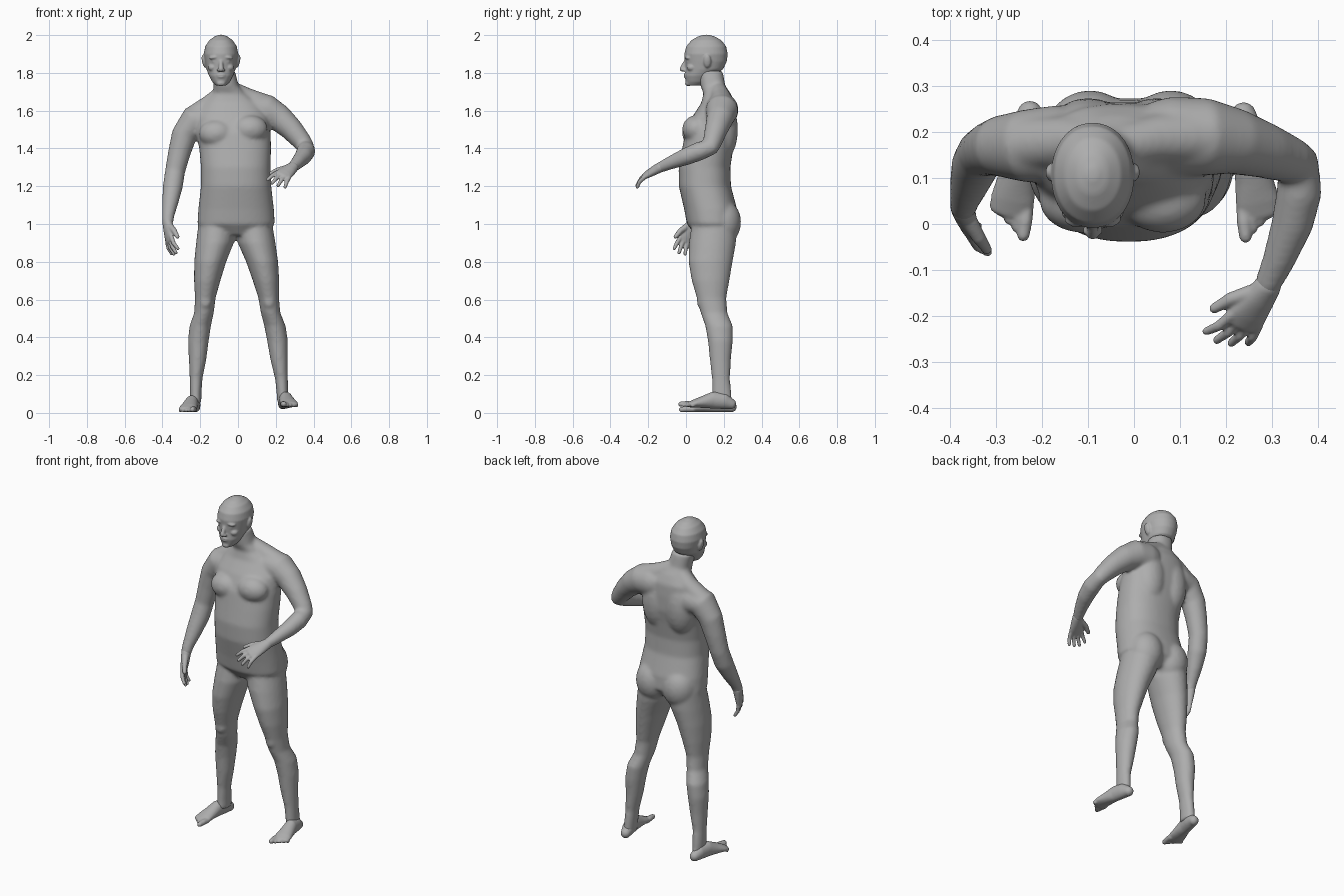
import bpy
import bmesh
import math
from mathutils import Vector, Matrix

old = bpy.data.objects.get("Cube")
if old:
    bpy.data.objects.remove(old, do_unlink=True)

X, Y, Z = Vector((1, 0, 0)), Vector((0, 1, 0)), Vector((0, 0, 1))

skin = bpy.data.materials.new("plain_grey")
skin.use_nodes = True
grey = (0.42, 0.42, 0.42, 1)
skin.diffuse_color = grey
skin.node_tree.nodes["Principled BSDF"].inputs["Base Color"].default_value = grey


def loft(bm, rows, side=X, axis=None, power=2.0, sides=24):
    """Tube through rows of (x, y, z, radius across, radius deep).
    Without a fixed axis the rings follow the path and the ends are domed."""
    pts = [Vector(r[:3]) for r in rows]
    rad = [(r[3], r[-1]) for r in rows]
    tangents = []
    for i in range(len(pts)):
        t = axis or pts[min(i + 1, len(pts) - 1)] - pts[max(i - 1, 0)]
        tangents.append(t.normalized())
    stations = list(zip(pts, rad, tangents))
    if axis is None:
        def dome(station, sign):
            p, (a, b), t = station
            reach = min(a, b) * sign
            return [(p + t * reach * math.sin(q), (a * math.cos(q), b * math.cos(q)), t)
                    for q in (0.5, 1.0, 1.4)]
        stations = dome(stations[0], -1)[::-1] + stations + dome(stations[-1], 1)
    rings = []
    for p, (a, b), t in stations:
        u = (side - t * side.dot(t)).normalized()
        v = t.cross(u)
        ring = []
        for k in range(sides):
            q = math.tau * k / sides
            c, s = math.cos(q), math.sin(q)
            c = math.copysign(abs(c) ** (2 / power), c)
            s = math.copysign(abs(s) ** (2 / power), s)
            ring.append(bm.verts.new(p + u * a * c + v * b * s))
        rings.append(ring)
    for low, high in zip(rings, rings[1:]):
        for k in range(sides):
            n = (k + 1) % sides
            bm.faces.new((low[k], low[n], high[n], high[k]))
    bm.faces.new(rings[0][::-1])
    bm.faces.new(rings[-1])


def blob(bm, centre, size, turn=0.0):
    """Ellipsoid, optionally turned about y."""
    m = (Matrix.Translation(centre) @ Matrix.Rotation(turn, 4, "Y")
         @ Matrix.Diagonal((*size, 1)))
    bmesh.ops.create_icosphere(bm, subdivisions=3, radius=1, matrix=m)


def fuse(name, bm, voxel, rounds):
    """Blend all overlapping forms of a part into one smooth skin."""
    mesh = bpy.data.meshes.new(name)
    bmesh.ops.recalc_face_normals(bm, faces=bm.faces)
    bm.to_mesh(mesh)
    bm.free()
    mesh.materials.append(skin)
    obj = bpy.data.objects.new(name, mesh)
    bpy.context.collection.objects.link(obj)
    remesh = obj.modifiers.new("blend", "REMESH")
    remesh.mode = "VOXEL"
    remesh.voxel_size = voxel
    remesh.use_smooth_shade = True
    soften = obj.modifiers.new("soften", "SMOOTH")
    soften.factor = 0.5
    soften.iterations = rounds
    return obj


# Torso and neck
body = bmesh.new()
loft(body, [
    (0, .14, .94, .10, .09), (-.01, .14, 1.0, .205, .135), (-.01, .13, 1.08, .2, .14),
    (-.01, .1, 1.2, .186, .138), (-.012, .098, 1.3, .184, .137),
    (-.015, .115, 1.4, .19, .135), (-.025, .13, 1.48, .198, .135),
    (-.03, .15, 1.57, .19, .115), (-.035, .17, 1.64, .15, .09),
    (-.045, .165, 1.69, .09, .072), (-.062, .143, 1.73, .066, .066),
    (-.08, .128, 1.81, .064, .066)], axis=Z, power=2.3, sides=40)
for s in (-1, 1):
    blob(body, (-.025 + s * .088, .055, 1.49 + s * .012), (.095, .075, .075))  # chest
    blob(body, (-.025 + s * .075, .19, 1.5), (.095, .085, .17))                # back
    blob(body, (-.008 + s * .088, .195, 1.01), (.1, .097, .12))                # seat

# Shoulder slopes
loft(body, [(-.06, .17, 1.71, .045), (-.14, .18, 1.635, .055), (-.23, .175, 1.57, .06)])
loft(body, [(-.03, .17, 1.71, .045), (.05, .185, 1.665, .055), (.15, .19, 1.625, .06)])

# Right arm hangs down, left arm is bent forward
loft(body, [
    (-.16, .175, 1.555, .085), (-.235, .17, 1.545, .08), (-.285, .17, 1.47, .068),
    (-.31, .165, 1.38, .06), (-.333, .155, 1.28, .053), (-.345, .13, 1.2, .053),
    (-.358, .09, 1.12, .044), (-.37, .047, 1.04, .032), (-.372, .035, 1.01, .03)], side=Y)
loft(body, [
    (.08, .19, 1.605, .088), (.155, .19, 1.6, .085), (.22, .18, 1.56, .072),
    (.285, .16, 1.5, .061), (.34, .14, 1.435, .051), (.358, .132, 1.41, .046)], side=Y)
loft(body, [
    (.36, .125, 1.405, .044), (.36, .07, 1.385, .05), (.345, 0, 1.357, .046),
    (.315, -.08, 1.325, .036), (.29, -.135, 1.3, .029)], side=Z)

# Legs, the left one set slightly wider at the foot
leg = [(.11, .15, 1.0, .1, .12), (.122, .14, .9, .1, .125), (.147, .13, .8, .085, .117),
       (.163, .13, .7, .07, .1), (.173, .135, .61, .055, .079), (.18, .148, .53, .052, .071),
       (.2, .175, .46, .057, .073), (.21, .182, .38, .055, .066), (.214, .182, .28, .046, .056),
       (.222, .185, .18, .034, .048), (.224, .19, .1, .031, .052), (.224, .19, .05, .03, .055)]
loft(body, [(-x, y, z, a, b) for x, y, z, a, b in leg], axis=Z)
loft(body, [(x + .016 - .044 * z, y, z, a, b) for x, y, z, a, b in leg], axis=Z)
for x in (-.172, .165):
    blob(body, (x, .085, .59), (.033, .028, .042))  # kneecap
fuse("body", body, .009, 10)


# Head with face and ears
head = bmesh.new()
mid = -.09
skull = [(.045, 1.733, .028, .038), (.058, 1.752, .046, .058), (.07, 1.785, .064, .077),
         (.097, 1.82, .077, .1), (.105, 1.86, .085, .111), (.106, 1.9, .091, .115),
         (.107, 1.94, .084, .106), (.108, 1.973, .062, .079), (.108, 1.993, .034, .044),
         (.108, 2.002, .01, .012)]
loft(head, [(mid, *row) for row in skull], axis=Z, power=2.1, sides=36)
loft(head, [(mid, .004, 1.872, .009), (mid, -.012, 1.843, .011), (mid, -.021, 1.82, .014)])
for z, w in ((1.79, .025), (1.779, .022)):
    blob(head, (mid, .0, z), (w, .012, .007))       # lips
blob(head, (mid, .012, 1.745), (.024, .017, .016))  # chin
for s in (-1, 1):
    blob(head, (mid + s * .034, .012, 1.882), (.03, .02, .01), s * .12)  # brow
    blob(head, (mid + s * .033, .014, 1.86), (.016, .013, .008))         # eye
    blob(head, (mid + s * .043, .03, 1.828), (.026, .026, .02))          # cheek
    blob(head, (mid + s * .013, -.014, 1.815), (.009, .011, .008))       # nostril
    blob(head, (mid + s * .09, .113, 1.862), (.011, .02, .036), s * .2)  # ear
fuse("head", head, .005, 5)


def hand(name, wrist, reach, thumb, is_left):
    """Palm, four curled fingers and a thumb in the frame of the wrist."""
    d = Vector(reach).normalized()
    t = Vector(thumb)
    t = (t - d * t.dot(d)).normalized()
    n = d.cross(t) if is_left else t.cross(d)
    size = 1.08
    bm = bmesh.new()

    def at(across, along, inward, *radii):
        p = Vector(wrist) + (t * across + d * along + n * inward) * size
        return (*p, *[r * size for r in radii])

    loft(bm, [at(0, -.01, 0, .028, .025), at(0, .03, 0, .035, .022),
              at(0, .07, 0, .041, .017), at(0, .092, 0, .037, .013)], side=t)
    for k, length in enumerate((.068, .078, .072, .056)):
        a = .031 - .021 * k
        loft(bm, [at(a, .08, 0, .011), at(a * 1.25, .085 + length / 2, .006, .0105),
                  at(a * 1.5, .08 + length, .022, .0085)], side=t, sides=12)
    loft(bm, [at(.02, .02, .004, .017), at(.047, .055, .012, .014),
              at(.062, .092, .02, .0105)], side=n, sides=12)
    fuse(name, bm, .0045, 3)


hand("right_hand", (-.372, .032, 1.0), (.02, -.075, -.19), (.35, -1, 0), False)
hand("left_hand", (.286, -.143, 1.297), (-.095, -.14, -.075), (-.6, .5, .5), True)


def foot(name, heel, forward, inner_sign):
    """Sole, instep and five toes laid out from the heel."""
    f = Vector(forward).normalized()
    a = Z.cross(f) * inner_sign
    bm = bmesh.new()

    def at(along, across, up, *radii):
        return (*(Vector(heel) + f * along + a * across + Z * up), *radii)

    loft(bm, [at(.025, 0, .03, .028, .029), at(.06, 0, .044, .035, .043),
              at(.12, 0, .046, .036, .045), at(.17, 0, .034, .042, .033),
              at(.215, 0, .024, .048, .023), at(.242, 0, .017, .046, .016)], side=a)
    for k in range(5):
        r = .016 if k == 0 else .0115
        w = .036 - .018 * k
        loft(bm, [at(.225, w * .9, .018, r), at(.255 - .006 * k, w, .019, r),
                  at(.287 - .013 * k, w * 1.05, r, r * .9)], side=a, sides=12)
    fuse(name, bm, .005, 3)


foot("right_foot", (-.222, .265, .002), (-.2, -1, 0), 1)
foot("left_foot", (.235, .262, .016), (.16, -1, .05), -1)
